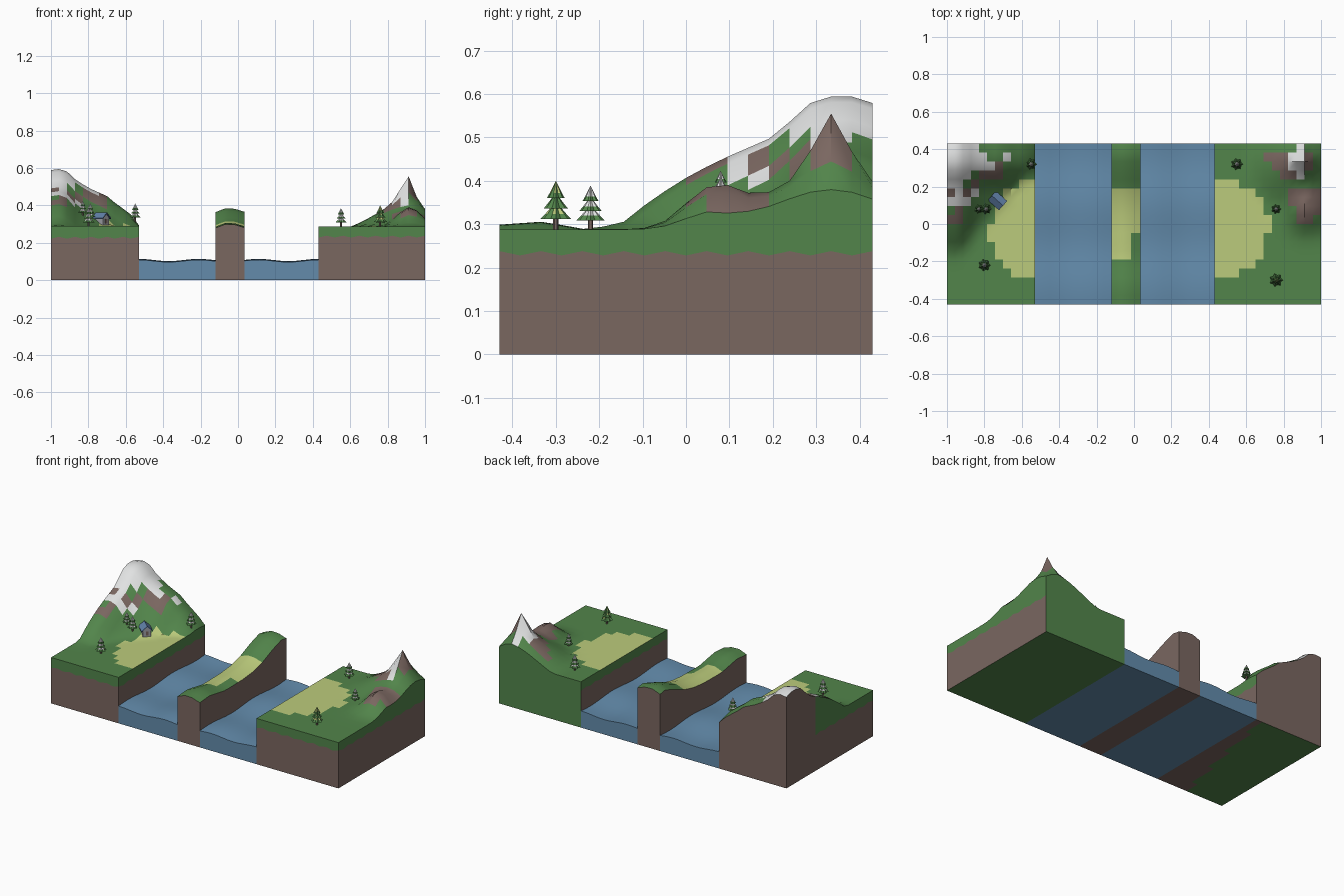
import bpy, bmesh, math, random
from mathutils import Matrix, Vector

if "Cube" in bpy.data.objects:
    bpy.data.objects.remove(bpy.data.objects["Cube"])

random.seed(4)
Y = 0.43
PALETTE = [("grass_green", (0.085, 0.235, 0.07)), ("sand_yellow", (0.50, 0.60, 0.20)),
           ("earth_brown", (0.195, 0.135, 0.118)), ("water_blue", (0.125, 0.26, 0.41)),
           ("snow_white", (0.75, 0.76, 0.76)), ("roof_blue", (0.12, 0.22, 0.40)),
           ("wall_grey", (0.36, 0.37, 0.40))]
GRASS, SAND, EARTH, WATER, SNOW, ROOF, WALL = range(7)
MATS = []
for n, c in PALETTE:
    m = bpy.data.materials.new(n)
    m.diffuse_color = (*c, 1)
    m.use_nodes = True
    m.node_tree.nodes["Principled BSDF"].inputs["Base Color"].default_value = m.diffuse_color
    MATS.append(m)


def interp(pts, v):
    if v <= pts[0][0]:
        return pts[0][1]
    for (a, p), (b, q) in zip(pts, pts[1:]):
        if v <= b:
            return p + (q - p) * (v - a) / (b - a)
    return pts[-1][1]


def finish(name, bm, smooth=None):
    bmesh.ops.recalc_face_normals(bm, faces=bm.faces)
    me = bpy.data.meshes.new(name)
    bm.to_mesh(me)
    bm.free()
    for m in MATS:
        me.materials.append(m)
    ob = bpy.data.objects.new(name, me)
    bpy.context.collection.objects.link(ob)
    if smooth:
        bpy.ops.object.select_all(action='DESELECT')
        ob.select_set(True)
        bpy.context.view_layer.objects.active = ob
        bpy.ops.object.shade_smooth_by_angle(angle=math.radians(smooth))
    return ob


def block(name, x0, x1, nx, ny, height, colour, split):
    """Solid terrain slab: grid top, walls split into two bands, grid base."""
    bm = bmesh.new()
    top, bot, mid = {}, {}, {}
    for i in range(nx + 1):
        for j in range(ny + 1):
            x, y = x0 + (x1 - x0) * i / nx, -Y + 2 * Y * j / ny
            top[i, j] = bm.verts.new((x, y, height(x, y)))
            bot[i, j] = bm.verts.new((x, y, 0))

    def face(vs, kind):
        f = bm.faces.new(vs)
        f.material_index = colour(kind, *f.calc_center_median())
    for i in range(nx):
        for j in range(ny):
            q = [(i, j), (i + 1, j), (i + 1, j + 1), (i, j + 1)]
            face([top[k] for k in q], "top")
            face([bot[k] for k in reversed(q)], "base")
    ring = ([(i, 0) for i in range(nx)] + [(nx, j) for j in range(ny)] +
            [(i, ny) for i in range(nx, 0, -1)] + [(0, j) for j in range(ny, 0, -1)])
    for n, k in enumerate(ring):
        x, y, z = top[k].co
        mid[k] = bm.verts.new((x, y, z * 0.6 if split is None else split + 0.01 * (n % 2)))
    for a, b in zip(ring, ring[1:] + ring[:1]):
        face([bot[a], bot[b], mid[b], mid[a]], "lower")
        face([mid[a], mid[b], top[b], top[a]], "upper")
    return finish(name, bm, 35)


# left bank with the large snowy mountain
LX = [(-1, .98), (-.95, 1), (-.91, .95), (-.87, .82), (-.8, .68), (-.7, .54),
      (-.64, .38), (-.58, .26), (-.53, .05)]
LY = [(-.22, 0), (-.14, .06), (-.08, .22), (0, .38), (.07, .5), (.2, .68),
      (.29, .94), (.36, 1), (.43, .93)]


def left_height(x, y):
    fx, fy = interp(LX, x), interp(LY, y)
    return 0.289 + 0.313 * max(0, fx + fy - 1 - 0.5 * (1 - fx) * (1 - fy))


def left_colour(kind, x, y, z):
    if kind == "base":
        return EARTH if x > -0.56 - 0.18 * (Y - y) / (2 * Y) else GRASS
    if kind == "lower":
        return EARTH
    if kind == "upper":
        return EARTH if y > 0.42 or (x < -0.99 and y > 0.15) else GRASS
    if z > 0.5:
        return SNOW
    if z > 0.405:
        return random.choice((SNOW, EARTH, GRASS, EARTH))
    if ((x + .53) / .24) ** 2 + ((y + .04) / .27) ** 2 < 1 and z < 0.325:
        return SAND
    return GRASS


block("left_bank", -1, -.53, 11, 18, left_height, left_colour, 0.222)

# right bank with the sharp peak and a smaller hill
PEAK = [(0, .267), (.015, .265), (.05, .185), (.07, .15), (.11, .105), (.16, .075),
        (.23, .035), (.3, 0)]


def right_height(x, y):
    dx = x - 0.912
    r = math.hypot(dx * (1.5 if dx > 0 else 1), (y - .334) * 1.1)
    hill = 0.1 * math.exp(-((x - .92) ** 2 + (y - .06) ** 2) / (2 * .06 ** 2))
    return 0.288 + interp(PEAK, r) + hill


def right_colour(kind, x, y, z):
    if kind == "base":
        return GRASS
    if kind == "lower":
        return GRASS if y > 0.42 else EARTH
    if kind == "upper":
        return GRASS
    if x > 0.95 and y > 0.2 and z < 0.45:
        return GRASS
    if z > 0.42 and y > 0.22:
        return SNOW if x < 0.92 else EARTH
    if y < 0.18 and x > 0.8:
        return EARTH if z > 0.345 else GRASS
    if z > 0.335 and 0.22 < y < 0.39:
        return random.choice((EARTH, EARTH, GRASS))
    if ((x - .43) / .29) ** 2 + ((y + .02) / .27) ** 2 < 1 and z < 0.33:
        return SAND
    return GRASS


block("right_bank", .43, 1, 13, 18, right_height, right_colour, 0.228)

# narrow island in the middle
IY = [(-.43, .295), (-.33, .302), (-.18, .275), (0, .278), (.1, .288), (.19, .31),
      (.3, .355), (.38, .38), (.43, .372)]


def island_height(x, y):
    return interp(IY, y) + interp([(-.12, -.016), (-.07, .004), (-.02, .003), (.035, -.014)], x)


def island_colour(kind, x, y, z):
    if kind != "top":
        return EARTH
    return SAND if (-.19 if x < -.02 else -.06) < y < .19 else GRASS


block("island", -.12, .035, 6, 18, island_height, island_colour, None)


# two water channels
def waves(x, y):
    return 0.101 + 0.006 * math.cos(2 * math.pi * (x + .53) / .32) + 0.007 * math.sin(14 * y)


for n, a, b in (("left_channel", -.53, -.12), ("right_channel", .035, .43)):
    block(n, a, b, 10, 20, waves, lambda *k: WATER, None)


# fir trees: trunk plus three star-shaped tiers
def tree(name, x, y, z, s, tip, speckle=None):
    bm = bmesh.new()
    bmesh.ops.create_cone(bm, cap_ends=True, segments=6, radius1=.006, radius2=.006, depth=.05,
                          matrix=Matrix.Translation((0, 0, .015)))
    for f in bm.faces:
        f.material_index = EARTH
    for r, z0, h in ((.033, .022, .036), (.026, .044, .033), (.019, .066, .036)):
        rings = []
        for scale, dz in ((1, 0), (.68, .3)):
            rings.append([bm.verts.new((r * scale * k * math.cos(t), r * scale * k * math.sin(t),
                                        z0 + h * dz))
                          for t, k in [(math.pi * i / 7, .72 if i % 2 else 1) for i in range(14)]])
        apex = bm.verts.new((0, 0, z0 + h))
        lo, hi = rings
        bm.faces.new(lo[::-1]).material_index = GRASS
        for i in range(14):
            j = (i + 1) % 14
            bm.faces.new((lo[i], lo[j], hi[j], hi[i])).material_index = GRASS
            f = bm.faces.new((hi[i], hi[j], apex))
            f.material_index = speckle if speckle and random.random() < .3 else tip
    ob = finish(name, bm)
    ob.location, ob.scale = (x, y, z), (s, s, s)


SPOTS = [(-.55, .32, .95), (-.83, .08, .75), (-.79, .08, .9), (-.8, -.22, 1), (.55, .32, .98),
         (.76, .08, .8)]
for n, (x, y, s) in enumerate(SPOTS):
    ground = left_height(x, y) if x < 0 else right_height(x, y)
    tree(f"snowy_fir_{n + 1}", x, y, ground - .002, s, SNOW)
tree("green_fir", .76, -.3, .288, 1.1, GRASS, SAND)


# cottage: walls with gables, a door plate and two roof slabs
def prism(name, pts, length, mat, place):
    bm = bmesh.new()
    f = bm.faces.new([bm.verts.new((-length / 2, a, b)) for a, b in pts])
    g = bmesh.ops.extrude_face_region(bm, geom=[f])
    bmesh.ops.translate(bm, vec=(length, 0, 0),
                        verts=[v for v in g["geom"] if isinstance(v, bmesh.types.BMVert)])
    for f in bm.faces:
        f.material_index = mat
    finish(name, bm).matrix_world = place


HOUSE = Matrix.Translation((-.73, .125, .304)) @ Matrix.Rotation(math.radians(-42), 4, 'Z')
prism("cottage_walls", [(-.024, -.01), (.024, -.01), (.024, .03), (0, .052), (-.024, .03)],
      .066, WALL, HOUSE)
for side, s in (("front", -1), ("back", 1)):
    prism(f"cottage_roof_{side}", [(0, .053), (s * .033, .023), (s * .033, .029), (0, .059)],
          .08, ROOF, HOUSE)
prism("cottage_door", [(-.007, 0), (.007, 0), (.007, .024), (-.007, .024)], .003, EARTH,
      HOUSE @ Matrix.Translation((.034, 0, 0)))
